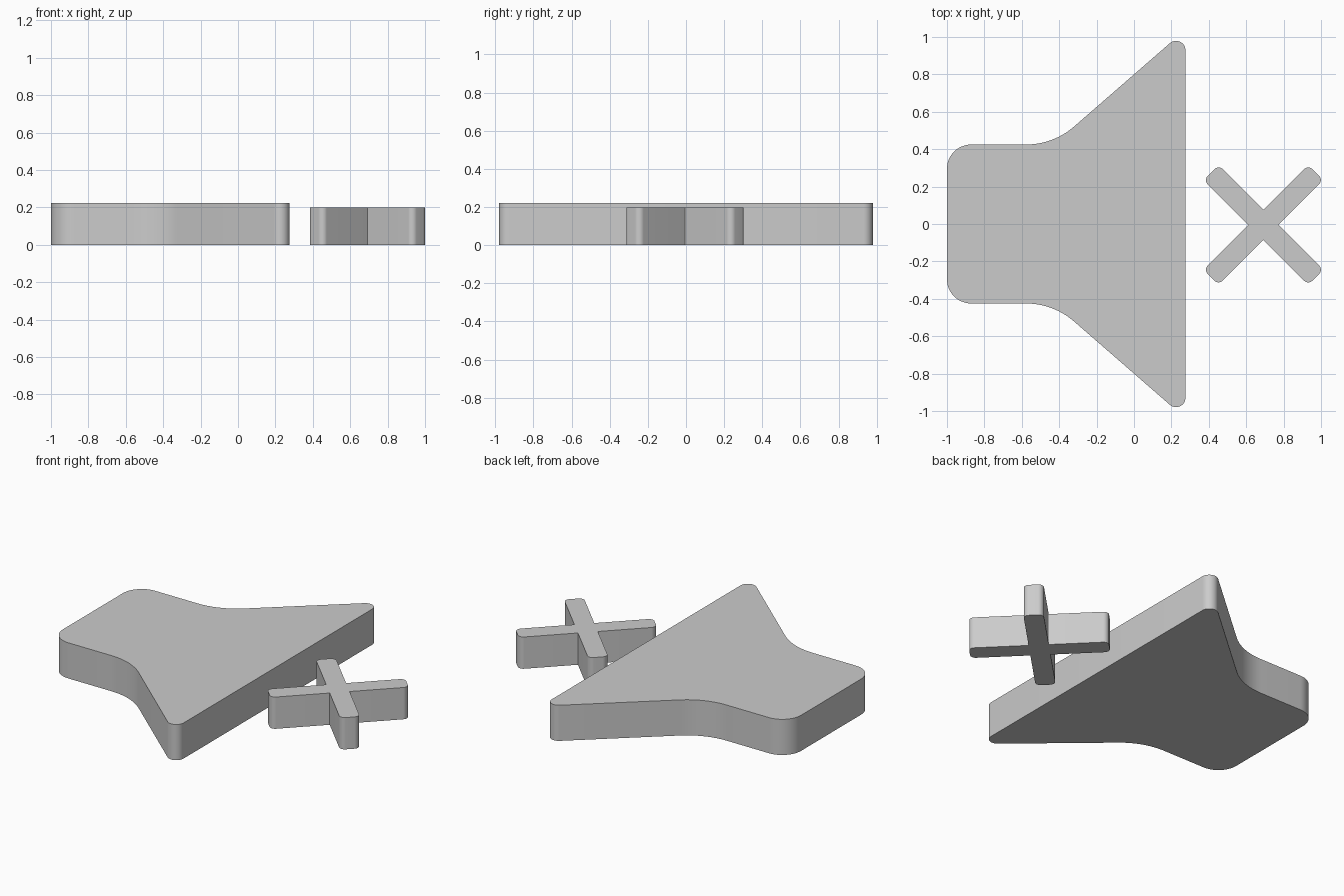
import bpy, bmesh, math
from mathutils import Vector

if "Cube" in bpy.data.objects:
    bpy.data.objects.remove(bpy.data.objects["Cube"])


def rounded(corners):
    """Turn (x, y, radius) corners into an outline with filleted corners."""
    out, n = [], len(corners)
    for i, (x, y, r) in enumerate(corners):
        p = Vector((x, y))
        if r == 0:
            out.append(p)
            continue
        a = (Vector(corners[i - 1][:2]) - p).normalized()
        b = (Vector(corners[(i + 1) % n][:2]) - p).normalized()
        half = a.angle(b) / 2
        centre = p + (a + b).normalized() * (r / math.sin(half))
        start = p + a * (r / math.tan(half)) - centre
        end = p + b * (r / math.tan(half)) - centre
        sweep = math.atan2(start.x * end.y - start.y * end.x, start.dot(end))
        for k in range(13):
            t = sweep * k / 12
            c, s = math.cos(t), math.sin(t)
            out.append(centre + Vector((start.x * c - start.y * s,
                                        start.x * s + start.y * c)))
    return out


def extrude_outline(name, points, height):
    bm = bmesh.new()
    face = bm.faces.new([bm.verts.new((p.x, p.y, 0)) for p in points])
    top = bmesh.ops.extrude_face_region(bm, geom=[face], use_keep_orig=True)["geom"]
    bmesh.ops.translate(bm, vec=(0, 0, height),
                        verts=[g for g in top if isinstance(g, bmesh.types.BMVert)])
    bmesh.ops.recalc_face_normals(bm, faces=bm.faces)
    mesh = bpy.data.meshes.new(name)
    bm.to_mesh(mesh)
    bm.free()
    obj = bpy.data.objects.new(name, mesh)
    bpy.context.collection.objects.link(obj)
    bpy.context.view_layer.objects.active = obj
    obj.select_set(True)
    bpy.ops.object.shade_smooth_by_angle(angle=math.radians(30))
    obj.select_set(False)
    return obj


# Speaker body: half outline mirrored across the x axis
half = [(0.275, 1.039, 0.05), (-0.431, 0.425, 0.39), (-1.0, 0.425, 0.13)]
body = half + [(x, -y, r) for x, y, r in reversed(half)]
extrude_outline("speaker_body", rounded(body), 0.222)

# Mute cross: one arm repeated four times around the centre
W, L, R = 0.057, 0.396, 0.032
cross = []
for i in range(4):
    a = math.radians(45 + 90 * i)
    for u, v, r in ((L, -W, R), (L, W, R), (W, W, 0)):
        cross.append((0.692 + u * math.cos(a) - v * math.sin(a),
                      -0.005 + u * math.sin(a) + v * math.cos(a), r))
extrude_outline("mute_cross", rounded(cross), 0.198)
